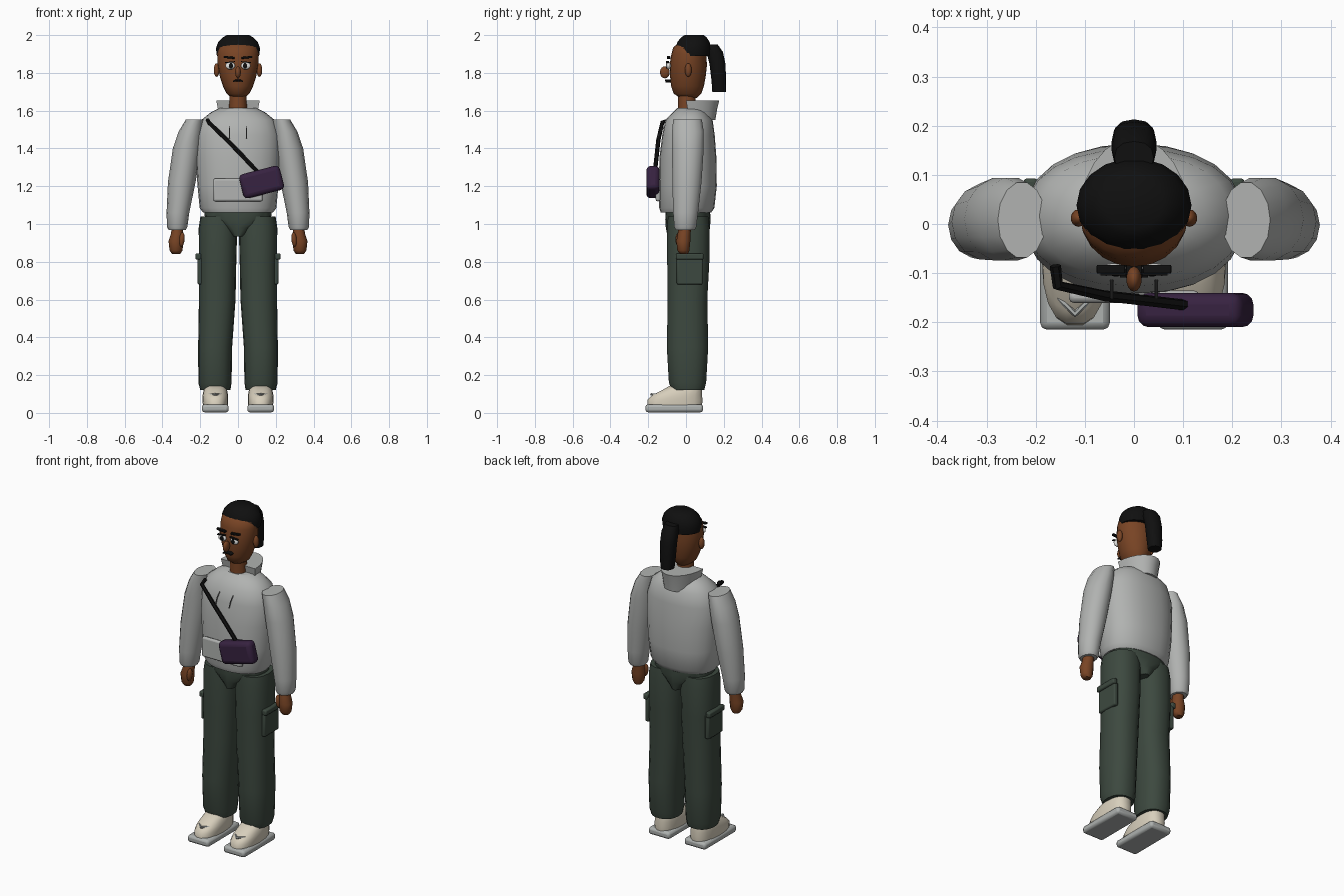
import bpy, math
from mathutils import Vector


def material(name, rgb):
    m = bpy.data.materials.new(name)
    m.diffuse_color = (*rgb, 1)
    return m


GREY = material("hoodie grey", (0.44, 0.45, 0.44))
GREEN = material("trouser green", (0.046, 0.066, 0.05))
SKIN = material("skin brown", (0.19, 0.058, 0.018))
BLACK = material("hair black", (0.005, 0.005, 0.005))
PURPLE = material("bag purple", (0.038, 0.016, 0.052))
CREAM = material("shoe cream", (0.68, 0.62, 0.5))
SOLE = material("sole grey", (0.42, 0.44, 0.43))
WHITE = material("eye white", (0.8, 0.8, 0.78))
CORD = material("cord grey", (0.12, 0.12, 0.12))


def smooth(ob, angle=40):
    bpy.ops.object.select_all(action='DESELECT')
    ob.select_set(True)
    bpy.context.view_layer.objects.active = ob
    bpy.ops.object.shade_smooth_by_angle(angle=math.radians(angle))


def add_mesh(name, verts, faces, mat):
    me = bpy.data.meshes.new(name)
    me.from_pydata(verts, [], faces)
    me.materials.append(mat)
    ob = bpy.data.objects.new(name, me)
    bpy.context.collection.objects.link(ob)
    return ob


def loft(name, mat, rings, n=16, power=2.0, arc=1.0, angle=40):
    """Stack of superellipse rings (cx, cy, z, rx, ry), bottom to top."""
    verts, faces = [], []
    count = n if arc == 1 else n + 1
    for cx, cy, z, rx, ry in rings:
        for i in range(count):
            a = math.tau * arc * i / n
            c, s = math.cos(a), math.sin(a)
            verts.append((cx + rx * math.copysign(abs(c) ** (2 / power), c),
                          cy + ry * math.copysign(abs(s) ** (2 / power), s), z))
    for r in range(len(rings) - 1):
        for i in range(count):
            j = (i + 1) % count
            b = r * count
            faces.append((b + i, b + j, b + count + j, b + count + i))
    faces.append(tuple(reversed(range(count))))
    faces.append(tuple(range(len(verts) - count, len(verts))))
    ob = add_mesh(name, verts, faces, mat)
    smooth(ob, angle)
    return ob


def box(name, mat, loc, size, bevel=0.0, rot=(0, 0, 0), segments=2):
    x, y, z = (v / 2 for v in size)
    verts = [(a, b, c) for a in (-x, x) for b in (-y, y) for c in (-z, z)]
    faces = [(0, 1, 3, 2), (4, 6, 7, 5), (0, 4, 5, 1), (2, 3, 7, 6), (0, 2, 6, 4), (1, 5, 7, 3)]
    ob = add_mesh(name, verts, faces, mat)
    ob.location, ob.rotation_euler = loc, rot
    if bevel:
        m = ob.modifiers.new("bevel", 'BEVEL')
        m.width, m.segments = bevel, segments
    smooth(ob, 35)
    return ob


def ball(name, mat, loc, radii, rot=(0, 0, 0)):
    bpy.ops.mesh.primitive_uv_sphere_add(segments=14, ring_count=9, location=loc, rotation=rot)
    ob = bpy.context.object
    ob.name, ob.scale = name, radii
    ob.data.materials.append(mat)
    smooth(ob, 60)
    return ob


def tube(name, mat, points, radius):
    cu = bpy.data.curves.new(name, 'CURVE')
    cu.dimensions, cu.bevel_depth, cu.bevel_resolution = '3D', radius, 1
    cu.use_fill_caps = True
    sp = cu.splines.new('POLY')
    sp.points.add(len(points) - 1)
    for p, co in zip(sp.points, points):
        p.co = (*co, 1)
    cu.materials.append(mat)
    ob = bpy.data.objects.new(name, cu)
    bpy.context.collection.objects.link(ob)
    bpy.ops.object.select_all(action='DESELECT')
    ob.select_set(True)
    bpy.context.view_layer.objects.active = ob
    bpy.ops.object.convert(target='MESH')
    smooth(bpy.context.object)


# Hoodie body, standing hood, front pouch and cords
loft("hoodie_body", GREY, [
    (0, 0, 1.06, .185, .133), (0, .004, 1.085, .203, .146), (0, .01, 1.2, .214, .153),
    (0, .01, 1.35, .224, .151), (0, .013, 1.47, .222, .139), (0, .016, 1.55, .195, .125),
    (0, .02, 1.59, .145, .09), (0, .02, 1.615, .095, .065)], n=24, power=2.25)
loft("hood", GREY, [(0, .02, 1.55, .095, .135), (0, .008, 1.61, .107, .157),
                    (0, 0, 1.655, .115, .176)], n=12, arc=.5, angle=30)
box("front_pouch", GREY, (0, -.148, 1.18), (.265, .025, .12), .01)

# Trousers seat
loft("trouser_seat", GREEN, [(0, .01, .935, .03, .108), (0, .01, .98, .085, .117),
                             (0, .01, 1.025, .175, .12), (0, .01, 1.075, .178, .117)],
     n=20, power=2.4)

# Neck and head
loft("neck", SKIN, [(0, .005, 1.58, .048, .048), (0, .005, 1.71, .045, .047)], n=14)
loft("head", SKIN, [
    (0, .012, 1.668, .035, .045), (0, .008, 1.69, .06, .073), (0, .008, 1.73, .08, .087),
    (0, .01, 1.78, .096, .094), (0, .012, 1.84, .108, .099), (0, .015, 1.9, .11, .092),
    (0, .02, 1.935, .104, .088), (0, .03, 1.965, .075, .06)], n=20, angle=60)
ball("nose", SKIN, (0, -.112, 1.803), (.016, .026, .032))
box("mouth", BLACK, (0, -.096, 1.76), (.034, .03, .009), .003)
for s in (-1, 1):
    box("mouth_corner", BLACK, (s * .02, -.095, 1.757), (.014, .028, .008), rot=(0, s * .5, 0))

# Hair cap and ponytail
loft("hair_cap", BLACK, [
    (0, .038, 1.89, .112, .092), (0, .038, 1.93, .117, .096), (0, .04, 1.965, .104, .086),
    (0, .042, 1.988, .08, .068), (0, .043, 2.0, .06, .052)], n=18, angle=50)
loft("ponytail", BLACK, [
    (0, .176, 1.70, .036, .037), (0, .174, 1.76, .043, .039), (0, .166, 1.85, .046, .042),
    (0, .152, 1.91, .046, .044), (0, .134, 1.95, .04, .034)], n=12, power=2.4)

# Paired parts
for s in (-1, 1):
    side = "left" if s > 0 else "right"

    # Face details
    ball(side + "_eye", WHITE, (s * .041, -.092, 1.838), (.026, .012, .02))
    ball(side + "_pupil", BLACK, (s * .037, -.102, 1.838), (.011, .005, .015))
    box(side + "_upper_lid", BLACK, (s * .042, -.098, 1.857), (.052, .014, .005), rot=(0, s * .1, 0))
    box(side + "_eyebrow", BLACK, (s * .047, -.092, 1.882), (.058, .018, .011), .003, (0, -s * .1, 0))
    ball(side + "_ear", SKIN, (s * .113, .012, 1.815), (.016, .018, .036))

    # Hoodie cord
    tube(side + "_cord", CORD, [(s * .045, -.108, 1.52), (s * .045, -.135, 1.49),
                                (s * .045, -.15, 1.455)], .0035)

    # Sleeve with flat shoulder top
    loft(side + "_sleeve", GREY, [
        (s * .322, -.005, .968, .045, .052), (s * .322, -.004, .985, .054, .06),
        (s * .318, -.002, 1.06, .06, .068), (s * .298, .005, 1.22, .073, .079),
        (s * .27, .01, 1.4, .075, .086), (s * .25, .01, 1.49, .064, .086),
        (s * .228, .008, 1.552, .049, .078)], n=14)

    # Hand and thumb
    loft(side + "_hand", SKIN, [
        (s * .328, -.012, .842, .022, .022), (s * .328, -.014, .86, .034, .032),
        (s * .328, -.014, .91, .04, .037), (s * .322, -.01, .95, .032, .034),
        (s * .322, -.005, .985, .03, .034)], n=12, angle=60)
    ball(side + "_thumb", SKIN, (s * .297, -.038, .918), (.015, .018, .038), (0, s * -.1, 0))

    # Trouser leg
    loft(side + "_trouser_leg", GREEN, [
        (s * .12, .01, .122, .08, .088), (s * .122, .008, .16, .088, .1),
        (s * .121, .008, .35, .09, .111), (s * .11, .008, .6, .097, .106),
        (s * .108, .012, .8, .099, .113), (s * .106, .012, .98, .102, .113),
        (s * .103, .011, 1.04, .096, .108)], n=18, power=2.3)

    # Cargo pocket with flap
    box(side + "_cargo_pocket", GREEN, (s * .2, .02, .752), (.028, .138, .145), .008)
    box(side + "_pocket_flap", GREEN, (s * .21, .02, .828), (.03, .146, .034), .008)

    # Shoe
    box(side + "_sole", SOLE, (s * .12, -.062, .024), (.142, .306, .042), .014)
    loft(side + "_shoe_upper", CREAM, [
        (s * .12, -.06, .04, .066, .147), (s * .12, -.058, .07, .068, .147),
        (s * .12, -.046, .095, .067, .132), (s * .12, -.02, .122, .062, .105),
        (s * .12, -.005, .142, .052, .085)], n=18, power=2.5, angle=60)
    tube(side + "_shoe_strap", SOLE, [
        (s * .12 + k * .054, -.183 + 1.8 * k * k * .05, .094 + (1 - k * k) * .004)
        for k in (-1, -.6, 0, .6, 1)], .007)

# Shoulder bag and its strap
box("shoulder_bag", PURPLE, (.125, -.175, 1.222), (.222, .07, .132), .024, (0, -.25, 0), 3)
tube("bag_strap", BLACK, [(-.16, -.085, 1.55), (-.155, -.125, 1.538), (-.06, -.146, 1.447),
                          (.02, -.155, 1.365), (.105, -.165, 1.275)], .0115)
